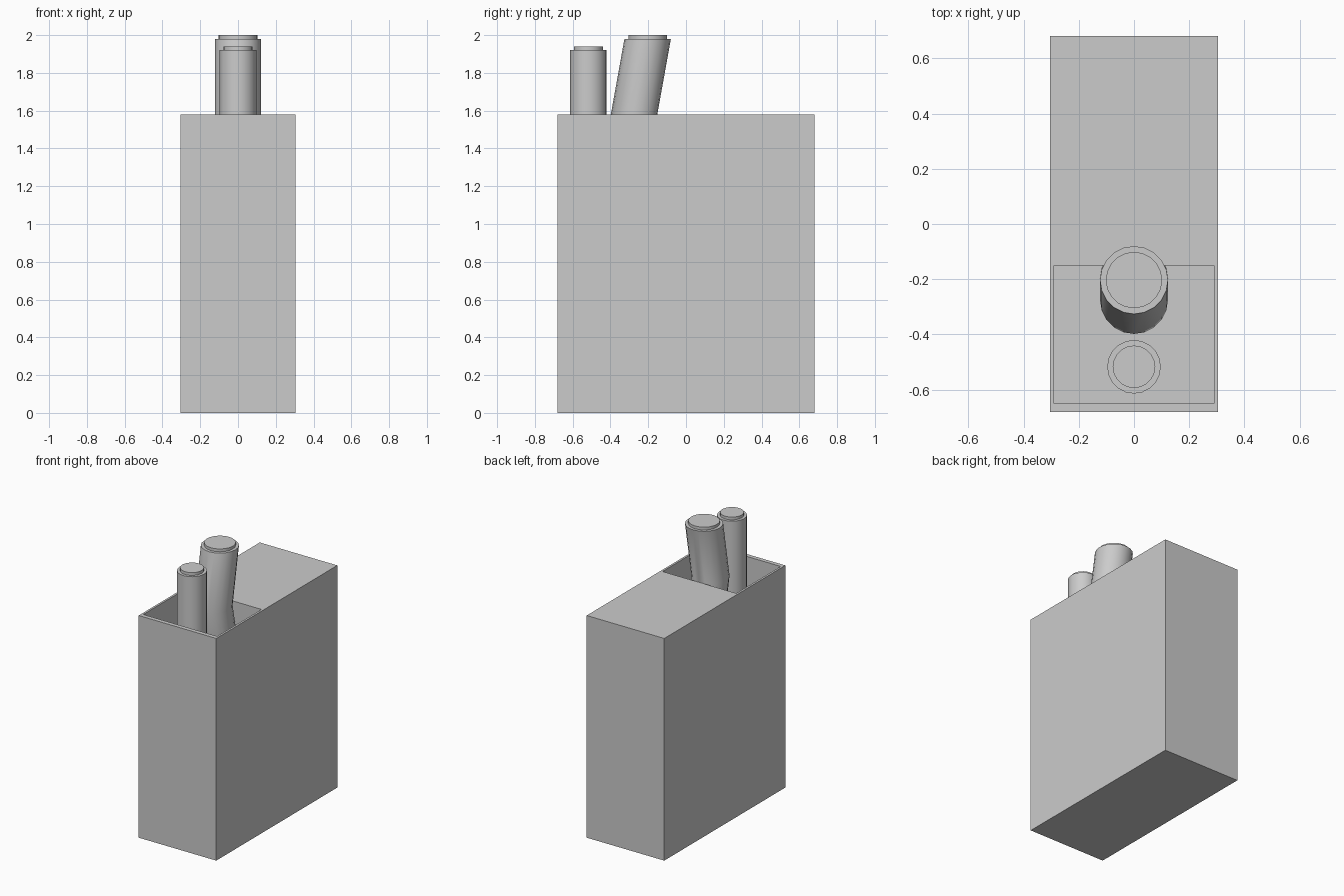
import bpy, bmesh, math

cube = bpy.data.objects.get("Cube")
if cube:
    bpy.data.objects.remove(cube, do_unlink=True)

grey = bpy.data.materials.new("plain_grey")
grey.use_nodes = True
COLOUR = (0.6, 0.6, 0.6, 1)
grey.diffuse_color = COLOUR
grey.node_tree.nodes["Principled BSDF"].inputs["Base Color"].default_value = COLOUR

TOP, FLOOR, SIDES = 1.58, 1.2, 20


def finish(name, bm):
    mesh = bpy.data.meshes.new(name)
    bmesh.ops.recalc_face_normals(bm, faces=bm.faces)
    bm.to_mesh(mesh)
    bm.free()
    mesh.materials.append(grey)
    obj = bpy.data.objects.new(name, mesh)
    bpy.context.collection.objects.link(obj)
    return obj


def box(name, low, high):
    bm = bmesh.new()
    bmesh.ops.create_cube(bm, size=1)
    for v in bm.verts:
        v.co = [(a + b) / 2 + c * (b - a) for a, b, c in zip(low, high, v.co)]
    return finish(name, bm)


def pipe(name, rings):
    """Loft level circles given as (y, z, radius), closed at both ends."""
    bm = bmesh.new()
    loops = []
    for y, z, r in rings:
        angles = [2 * math.pi * i / SIDES for i in range(SIDES)]
        loops.append([bm.verts.new((r * math.cos(a), y + r * math.sin(a), z))
                      for a in angles])
    for lower, upper in zip(loops, loops[1:]):
        for i in range(SIDES):
            j = (i + 1) % SIDES
            bm.faces.new((lower[i], lower[j], upper[j], upper[i]))
    bm.faces.new(loops[0])
    bm.faces.new(loops[-1])
    obj = finish(name, bm)
    bpy.ops.object.select_all(action='DESELECT')
    obj.select_set(True)
    bpy.context.view_layer.objects.active = obj
    bpy.ops.object.shade_smooth_by_angle(angle=math.radians(20))
    return obj


# Housing with an open well at the front of its top
housing = box("housing", (-0.305, -0.68, 0), (0.305, 0.68, TOP))
cutter = box("well_cutter", (-0.29, -0.65, FLOOR), (0.29, -0.15, TOP + 0.2))
cutter.hide_render = True
cut = housing.modifiers.new("well", 'BOOLEAN')
cut.object = cutter
cut.operation = 'DIFFERENCE'
cut.solver = 'EXACT'
bpy.context.view_layer.objects.active = housing
housing.select_set(True)
bpy.ops.object.modifier_apply(modifier=cut.name)
bpy.data.objects.remove(cutter, do_unlink=True)

# Large pipe, kinked at the rim of the well, with a raised cap
pipe("large_pipe", [(-0.2, FLOOR, 0.123), (-0.275, TOP, 0.123),
                    (-0.203, 1.98, 0.123), (-0.203, 1.98, 0.102),
                    (-0.203, 2.0, 0.102)])

# Small upright pipe with a raised cap
pipe("small_pipe", [(-0.517, FLOOR, 0.097), (-0.517, 1.92, 0.097),
                    (-0.517, 1.92, 0.077), (-0.517, 1.94, 0.077)])
